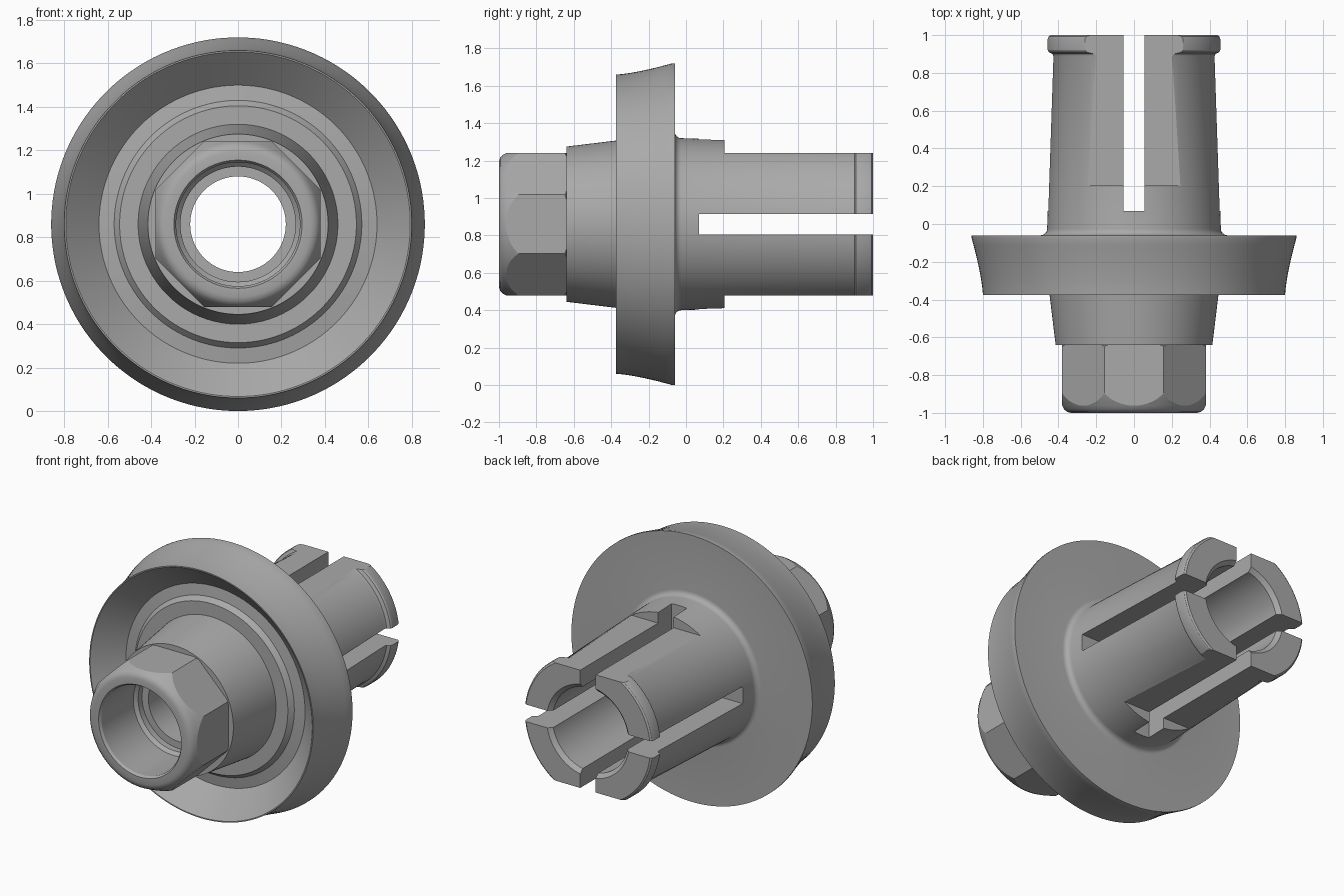
import bpy, bmesh, math
from mathutils import Matrix

AXIS_Z = 0.86      # height of the turning axis, which runs along y
SEGMENTS = 128

cube = bpy.data.objects.get("Cube")
if cube:
    bpy.data.objects.remove(cube, do_unlink=True)

steel = bpy.data.materials.new("plain_grey")
steel.use_nodes = True
grey = (0.40, 0.40, 0.40, 1)
steel.diffuse_color = grey
steel.node_tree.nodes["Principled BSDF"].inputs["Base Color"].default_value = grey


def finish_mesh(bm, name):
    bmesh.ops.recalc_face_normals(bm, faces=bm.faces)
    mesh = bpy.data.meshes.new(name)
    bm.to_mesh(mesh)
    bm.free()
    mesh.materials.append(steel)
    obj = bpy.data.objects.new(name, mesh)
    bpy.context.collection.objects.link(obj)
    return obj


def lathe(name, profile):
    """Turn a closed (radius, y) profile around the axis."""
    bm = bmesh.new()
    rings = []
    for r, y in profile:
        ring = []
        for i in range(SEGMENTS):
            a = math.tau * (i + 0.5) / SEGMENTS
            ring.append(bm.verts.new((r * math.cos(a), y, AXIS_Z + r * math.sin(a))))
        rings.append(ring)
    for k, ring in enumerate(rings):
        other = rings[(k + 1) % len(rings)]
        for i in range(SEGMENTS):
            j = (i + 1) % SEGMENTS
            bm.faces.new((ring[i], ring[j], other[j], other[i]))
    return finish_mesh(bm, name)


def box(name, x, y, z):
    """Box from (min, max) pairs, z measured from the axis."""
    bm = bmesh.new()
    size = [b - a for a, b in (x, y, z)]
    mid = [(a + b) / 2 for a, b in (x, y, z)]
    mid[2] += AXIS_Z
    bmesh.ops.create_cube(bm, size=1, matrix=Matrix.Translation(mid) @ Matrix.Diagonal((*size, 1)))
    return finish_mesh(bm, name)


def combine(obj, cutter, operation):
    mod = obj.modifiers.new("cut", 'BOOLEAN')
    mod.operation, mod.solver, mod.object = operation, 'EXACT', cutter
    graph = bpy.context.evaluated_depsgraph_get()
    mesh = bpy.data.meshes.new_from_object(obj.evaluated_get(graph))
    obj.modifiers.clear()
    obj.data = mesh
    bpy.data.objects.remove(cutter, do_unlink=True)


def smooth(obj):
    bpy.ops.object.select_all(action='DESELECT')
    obj.select_set(True)
    bpy.context.view_layer.objects.active = obj
    bpy.ops.object.shade_smooth_by_angle(angle=math.radians(25))


# Hub, dished flange and rear sleeve as one turned piece
rim = [(0.80 + 0.06 * t ** 1.4, -0.375 + 0.30 * t) for t in (i / 8 for i in range(9))]
fillet = [(0.495 - 0.035 * math.sin(a), -0.025 - 0.035 * math.cos(a))
          for a in (math.pi / 2 * i / 6 for i in range(7))]
lip = [(0.43, 0.885), (0.435, 0.90), (0.455, 0.91), (0.46, 0.92),
       (0.46, 0.98), (0.455, 0.993), (0.445, 1.0)]
body = lathe("hub_flange_and_sleeve",
             [(0.265, -0.64), (0.415, -0.64), (0.46, -0.27), (0.545, -0.27),
              (0.57, -0.24), (0.64, -0.23), (0.793, -0.375)]
             + rim + [(0.86, -0.06)] + fillet + lip
             + [(0.295, 1.0), (0.27, 0.975), (0.27, 0.0), (0.22, -0.03),
                (0.22, -0.60), (0.265, -0.60)])

# Flats on the top and bottom of the sleeve
for side in (-1, 1):
    z = sorted((side * 0.38, side * 0.7))
    combine(body, box("flat_cutter", (-0.7, 0.7), (0.205, 1.2), z), 'DIFFERENCE')

# Crossed slots that split the sleeve into four fingers
combine(body, box("upright_slot_cutter", (-0.055, 0.055), (0.07, 1.2), (-0.7, 0.7)), 'DIFFERENCE')
combine(body, box("level_slot_cutter", (-0.7, 0.7), (0.07, 1.2), (-0.055, 0.055)), 'DIFFERENCE')
smooth(body)

# Eight-sided nut with rounded front corners and an open bore
nut = lathe("octagonal_nut",
            [(0.285, -0.985), (0.295, -1.0), (0.335, -1.0), (0.355, -0.994), (0.371, -0.98),
             (0.381, -0.96), (0.395, -0.935), (0.41, -0.90), (0.425, -0.85),
             (0.425, -0.66), (0.403, -0.64), (0.265, -0.64), (0.285, -0.66)])
prism = bmesh.new()
radius = 0.38 / math.cos(math.pi / 8)
place = (Matrix.Translation((0, -0.8, AXIS_Z)) @ Matrix.Rotation(math.pi / 2, 4, 'X')
         @ Matrix.Rotation(math.pi / 8, 4, 'Z'))
bmesh.ops.create_cone(prism, cap_ends=True, segments=8, radius1=radius, radius2=radius,
                      depth=0.6, matrix=place)
combine(nut, finish_mesh(prism, "octagon_cutter"), 'INTERSECT')
smooth(nut)
